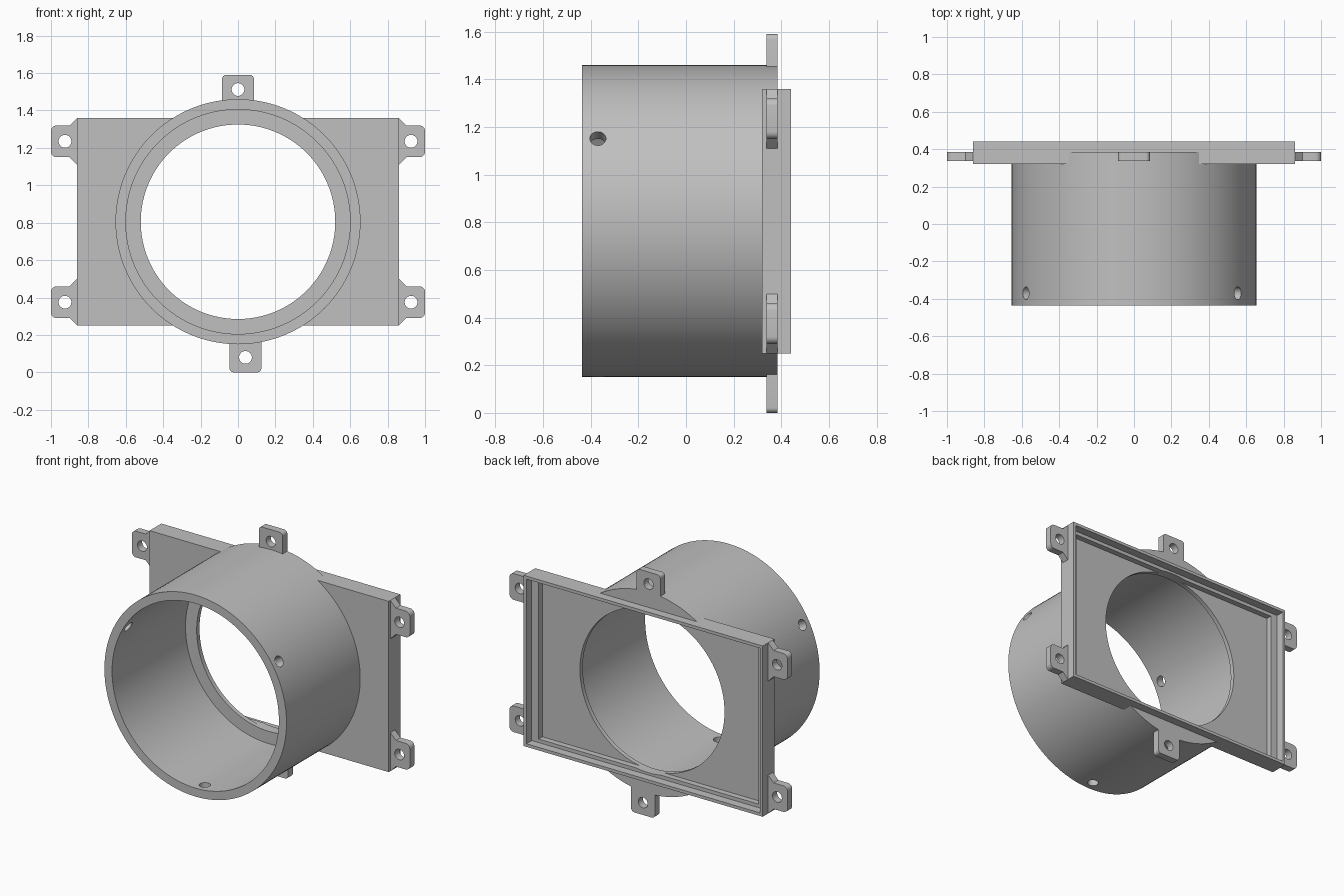
import bpy, bmesh
from math import cos, sin, pi, radians
from mathutils import Vector

if "Cube" in bpy.data.objects:
    bpy.data.objects.remove(bpy.data.objects["Cube"], do_unlink=True)

ZC = 0.805          # height of the duct axis
BACK = 0.385        # back face of duct and tabs

grey = bpy.data.materials.new("light_grey")
grey.use_nodes = True
grey.diffuse_color = (0.53, 0.53, 0.53, 1)
grey.node_tree.nodes["Principled BSDF"].inputs["Base Color"].default_value = (0.53, 0.53, 0.53, 1)


def arc(cx, cz, r, a0, a1, n):
    return [(cx + r * cos(a0 + (a1 - a0) * i / n), cz + r * sin(a0 + (a1 - a0) * i / n))
            for i in range(n + 1)]


def circle(cx, cz, r, n):
    return arc(cx, cz, r, 0, 2 * pi, n)[:-1]


def rect(hx, hz):
    return [(-hx, ZC - hz), (hx, ZC - hz), (hx, ZC + hz), (-hx, ZC + hz)]


def prism(name, outline, y0, y1):
    """Extrude an x-z outline along y."""
    bm = bmesh.new()
    face = bm.faces.new([bm.verts.new((x, y0, z)) for x, z in outline])
    ext = bmesh.ops.extrude_face_region(bm, geom=[face])
    moved = [v for v in ext["geom"] if isinstance(v, bmesh.types.BMVert)]
    bmesh.ops.translate(bm, verts=moved, vec=(0, y1 - y0, 0))
    bmesh.ops.recalc_face_normals(bm, faces=bm.faces)
    mesh = bpy.data.meshes.new(name)
    bm.to_mesh(mesh)
    bm.free()
    mesh.materials.append(grey)
    ob = bpy.data.objects.new(name, mesh)
    bpy.context.collection.objects.link(ob)
    return ob


def activate(ob):
    bpy.ops.object.select_all(action="DESELECT")
    ob.select_set(True)
    bpy.context.view_layer.objects.active = ob


def combine(ob, other, operation):
    """Apply a boolean and discard the second object."""
    other.hide_render = True
    mod = ob.modifiers.new("bool", "BOOLEAN")
    mod.operation, mod.solver, mod.object = operation, "EXACT", other
    activate(ob)
    bpy.ops.object.modifier_apply(modifier=mod.name)
    bpy.data.objects.remove(other, do_unlink=True)


def smooth(ob):
    activate(ob)
    bpy.ops.object.shade_smooth_by_angle(angle=radians(30))


# Round duct fused with the rectangular plate
body = prism("duct_and_plate", circle(0, ZC, 0.655, 128), -0.437, BACK)
combine(body, prism("plate", rect(0.86, 0.555), 0.32, 0.44), "UNION")

# Stepped recess in the back of the plate
combine(body, prism("recess_outer", rect(0.84, 0.535), 0.385, 0.6), "DIFFERENCE")
combine(body, prism("recess_inner", rect(0.79, 0.512), 0.347, 0.6), "DIFFERENCE")

# Wide bore from the front, narrower opening through the floor
combine(body, prism("bore", circle(0, ZC, 0.60, 128), -0.6, 0.318), "DIFFERENCE")
combine(body, prism("opening", circle(0, ZC, 0.52, 128), 0.2, 0.6), "DIFFERENCE")

# Three radial screw holes near the front rim
for deg in (32, 152, 272):
    d = Vector((cos(radians(deg)), 0, sin(radians(deg))))
    drill = prism("drill", circle(0, 0, 0.034, 24), 0.5, 0.8)
    drill.location = (0, -0.37, ZC)
    drill.rotation_mode = "QUATERNION"
    drill.rotation_quaternion = d.to_track_quat("Y", "X")
    combine(body, drill, "DIFFERENCE")
smooth(body)


def tab(name, outline, hole):
    ob = prism(name, outline, 0.337, BACK)
    combine(ob, prism("drill", circle(*hole, 0.034, 32), 0.2, 0.6), "DIFFERENCE")
    smooth(ob)


# Side tabs with sloped gussets, mirrored to the four corners
R = 0.03
side = [(0.85, -0.125), (0.86, -0.125), (0.90, -0.085)]
side += arc(1 - R, -0.085 + R, R, -pi / 2, 0, 6) + arc(1 - R, 0.085 - R, R, 0, pi / 2, 6)
side += [(0.90, 0.085), (0.86, 0.125), (0.85, 0.125)]
for sx, xname in ((1, "left"), (-1, "right")):
    for sz, zname in ((1, "upper"), (-1, "lower")):
        zc = ZC + sz * 0.43
        tab(f"{zname}_{xname}_tab", [(sx * x, zc + z) for x, z in side], (sx * 0.925, zc))

# Top and bottom tabs on the duct rim
for name, s, cx, base, tip, hole_z in (("top_tab", 1, 0, 1.44, 1.59, 1.512),
                                       ("bottom_tab", -1, 0.04, 0.17, 0, 0.08)):
    w, r = 0.085, 0.022
    edge = abs(tip - base)
    shape = [(-w, 0), (w, 0)] + arc(w - r, edge - r, r, 0, pi / 2, 6)
    shape += arc(-w + r, edge - r, r, pi / 2, pi, 6)
    tab(name, [(cx + x, base + s * z) for x, z in shape], (cx, hole_z))
